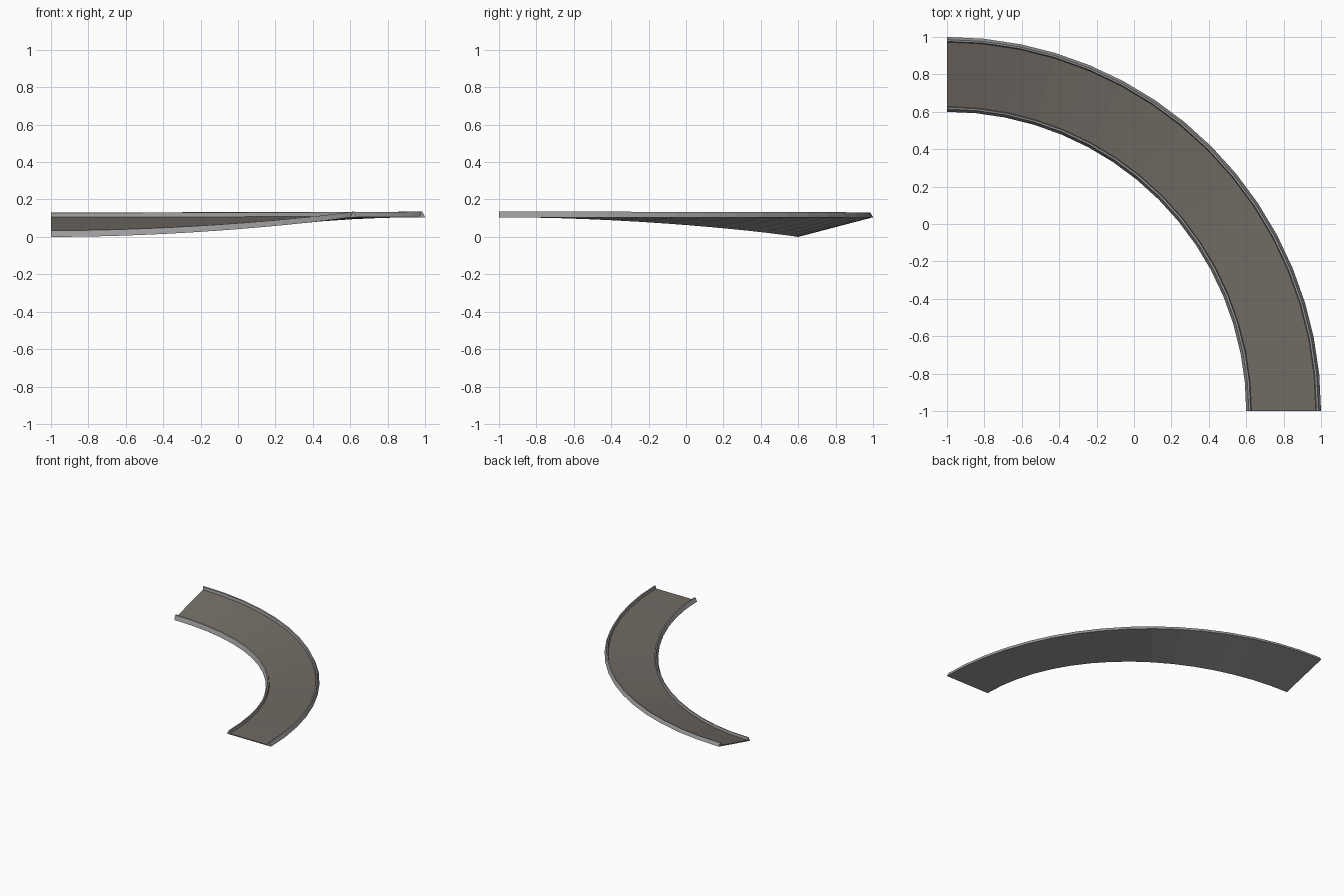
import bpy, bmesh, math

if "Cube" in bpy.data.objects:
    bpy.data.objects.remove(bpy.data.objects["Cube"])

SEGMENTS = 16
R_IN, R_OUT = 1.6, 2.0
CX, CY = -1.0, -1.0
BANK = 0.105


def material(name, rgb):
    m = bpy.data.materials.new(name)
    m.diffuse_color = (*rgb, 1)
    m.use_nodes = True
    m.node_tree.nodes["Principled BSDF"].inputs["Base Color"].default_value = m.diffuse_color
    return m


grey = material("rim grey", (0.33, 0.33, 0.33))
road = material("road brown grey", (0.165, 0.145, 0.125))

# Cross-section (radius, height): thin deck with a slanted kerb at each side
profile = [(1.6, 0), (2.0, 0), (1.986, 0.03), (1.976, 0.03),
           (1.972, 0.008), (1.628, 0.008), (1.624, 0.03), (1.614, 0.03)]
DECK_SIDE = 4  # profile edge that forms the driving surface

# Sweep round a quarter turn; the inner side sinks as the bank builds up
bm = bmesh.new()
rings = []
for i in range(SEGMENTS + 1):
    t = i / SEGMENTS
    a = t * math.pi / 2
    drop = BANK * t * t * (3 - 2 * t)
    ring = []
    for r, h in profile:
        z = BANK + h - drop * (R_OUT - r) / (R_OUT - R_IN)
        ring.append(bm.verts.new((CX + r * math.cos(a), CY + r * math.sin(a), z)))
    rings.append(ring)

n = len(profile)
for a, b in zip(rings, rings[1:]):
    for k in range(n):
        j = (k + 1) % n
        f = bm.faces.new((a[k], a[j], b[j], b[k]))
        f.material_index = 1 if k == DECK_SIDE else 0

# End caps
bm.faces.new(rings[0])
bm.faces.new(rings[-1])
bmesh.ops.recalc_face_normals(bm, faces=bm.faces)

mesh = bpy.data.meshes.new("banked_track_curve")
bm.to_mesh(mesh)
bm.free()
mesh.materials.append(grey)
mesh.materials.append(road)
track = bpy.data.objects.new("banked_track_curve", mesh)
bpy.context.collection.objects.link(track)
